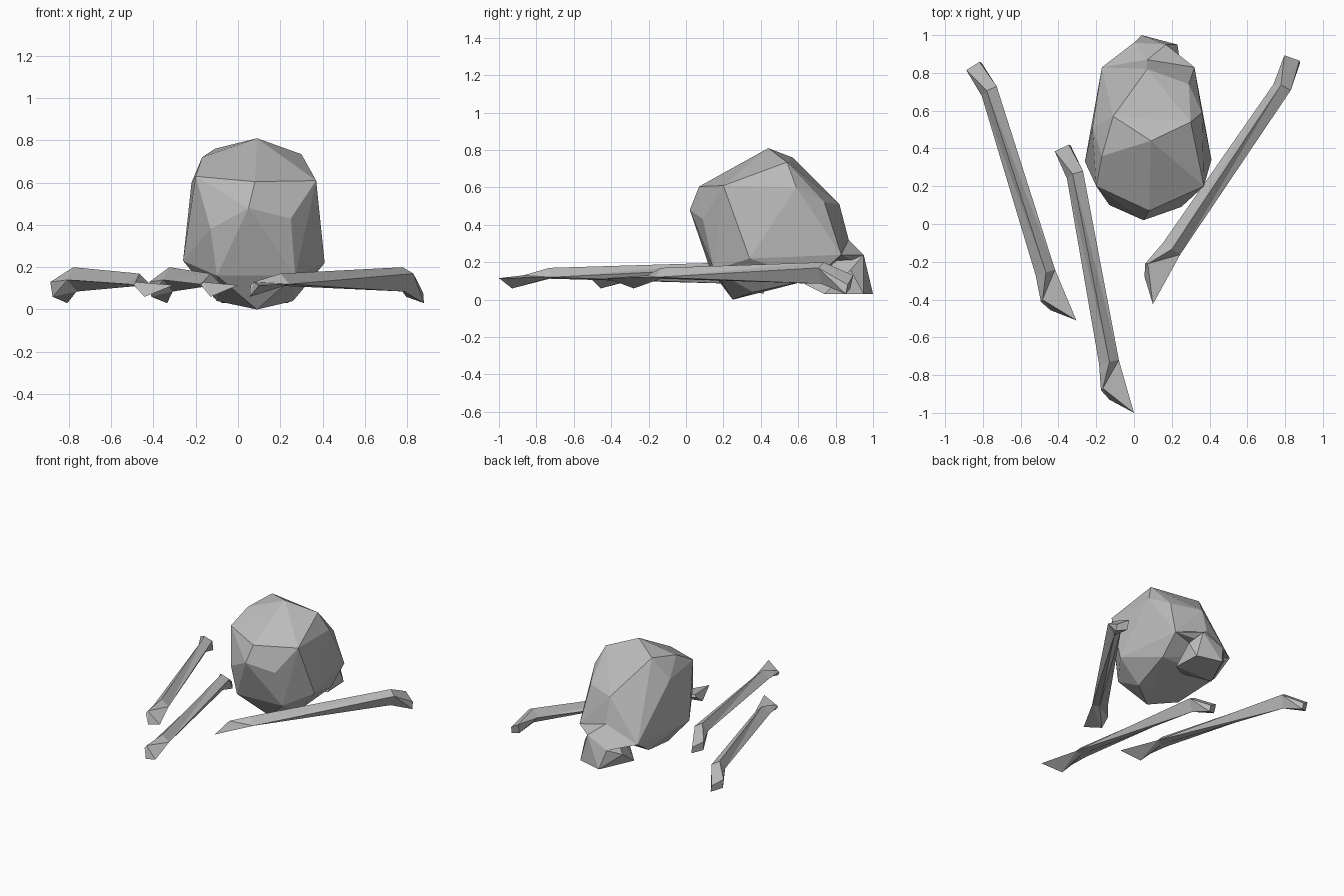
import bpy, bmesh
from math import radians
from mathutils import Matrix, Vector

cube = bpy.data.objects.get("Cube")
if cube:
    bpy.data.objects.remove(cube, do_unlink=True)

# One flat bone grey
grey = bpy.data.materials.new("bone_grey")
grey.use_nodes = True
color = (0.5, 0.5, 0.5, 1)
grey.diffuse_color = color
grey.node_tree.nodes["Principled BSDF"].inputs["Base Color"].default_value = color


def finish(name, bm):
    bmesh.ops.recalc_face_normals(bm, faces=bm.faces)
    mesh = bpy.data.meshes.new(name)
    bm.to_mesh(mesh)
    bm.free()
    mesh.materials.append(grey)
    obj = bpy.data.objects.new(name, mesh)
    bpy.context.collection.objects.link(obj)
    return obj


def faceted(name, points):
    """Chiselled solid around a few corner points."""
    bm = bmesh.new()
    for p in points:
        bm.verts.new(p)
    result = bmesh.ops.convex_hull(bm, input=bm.verts)
    loose = {v for v in result["geom_interior"] if isinstance(v, bmesh.types.BMVert)}
    bmesh.ops.delete(bm, geom=list(loose), context='VERTS')
    return finish(name, bm)


# Landmarks shared by the skull parts
BROW = (.07, .82, .51)
NOSE = (.07, .87, .32)
CHEEKS = [(.32, .83, .24), (-.17, .83, .21)]

# Skull dome, from the crown down to the base
faceted("cranium", [
    (.09, .44, .81), (.30, .54, .735), (-.11, .57, .76), (-.17, .36, .72),
    (.37, .20, .61), (-.20, .20, .63), (.08, .07, .605), (.05, .02, .48),
    (.25, .09, .43), (-.13, .10, .38), (.36, .59, .60), (-.22, .51, .60),
    (.29, .74, .52), BROW, NOSE, *CHEEKS,
    (.41, .34, .22), (-.26, .33, .23), (.27, .15, .16), (-.10, .13, .16),
    (.09, .25, 0), (.26, .36, .04), (-.10, .36, .04), (.07, .62, .10),
    (.31, .68, .11), (-.16, .68, .11)])

# Ledge that joins the cheeks to the muzzle
faceted("cheekbones", [NOSE, *CHEEKS, (0, .96, .17), (.17, .95, .24),
                       (.07, .70, .20)])

# Narrower upper jaw below the ledge
faceted("upper_jaw", [
    (.07, .80, .30), (0, .96, .17), (.17, .95, .24),
    (.04, 1, .03), (.23, .95, .03), (-.08, .88, .13), (.24, .88, .16),
    (-.08, .74, .03), (.24, .74, .03), (.07, .60, .10)])

# Bone sections from the knuckle to the pointed end: left, ridge, right, underside
SECTIONS = [
    [(-.42, .385, .13), (-.345, .42, .08), (-.335, .415, .03), (-.41, .375, .06)],
    [(-.355, .24, .14), (-.325, .265, .2), (-.27, .28, .17), (-.31, .26, .085)],
    [(-.185, -.74, .12), (-.13, -.73, .17), (-.08, -.72, .12), (-.13, -.73, .112)],
    [(-.175, -.88, .115), (-.165, -.87, .13), (0, -1, .115), (-.13, -.93, .06)]]


def bone(name, tip, turn, stretch=1):
    """Loft the sections, then swing the bone about its pointed end."""
    bm = bmesh.new()
    rings = [[bm.verts.new(p) for p in ring] for ring in SECTIONS]
    for a, b in zip(rings, rings[1:]):
        for i in range(4):
            j = (i + 1) % 4
            bm.faces.new((a[i], a[j], b[j], b[i]))
    bm.faces.new(rings[0])
    bm.faces.new(rings[-1])
    bmesh.ops.triangulate(bm, faces=bm.faces)
    place = (Matrix.Translation(Vector((*tip, 0)))
             @ Matrix.Rotation(radians(turn), 4, 'Z')
             @ Matrix.Diagonal((stretch, stretch, 1, 1))
             @ Matrix.Translation((0, 1, 0)))
    bmesh.ops.transform(bm, matrix=place, verts=bm.verts)
    finish(name, bm)


bone("right_bone", (-.305, -.51), 6.9)
bone("middle_bone", (0, -1), 0)
bone("left_bone", (.1, -.425), -44.7, 1.03)
